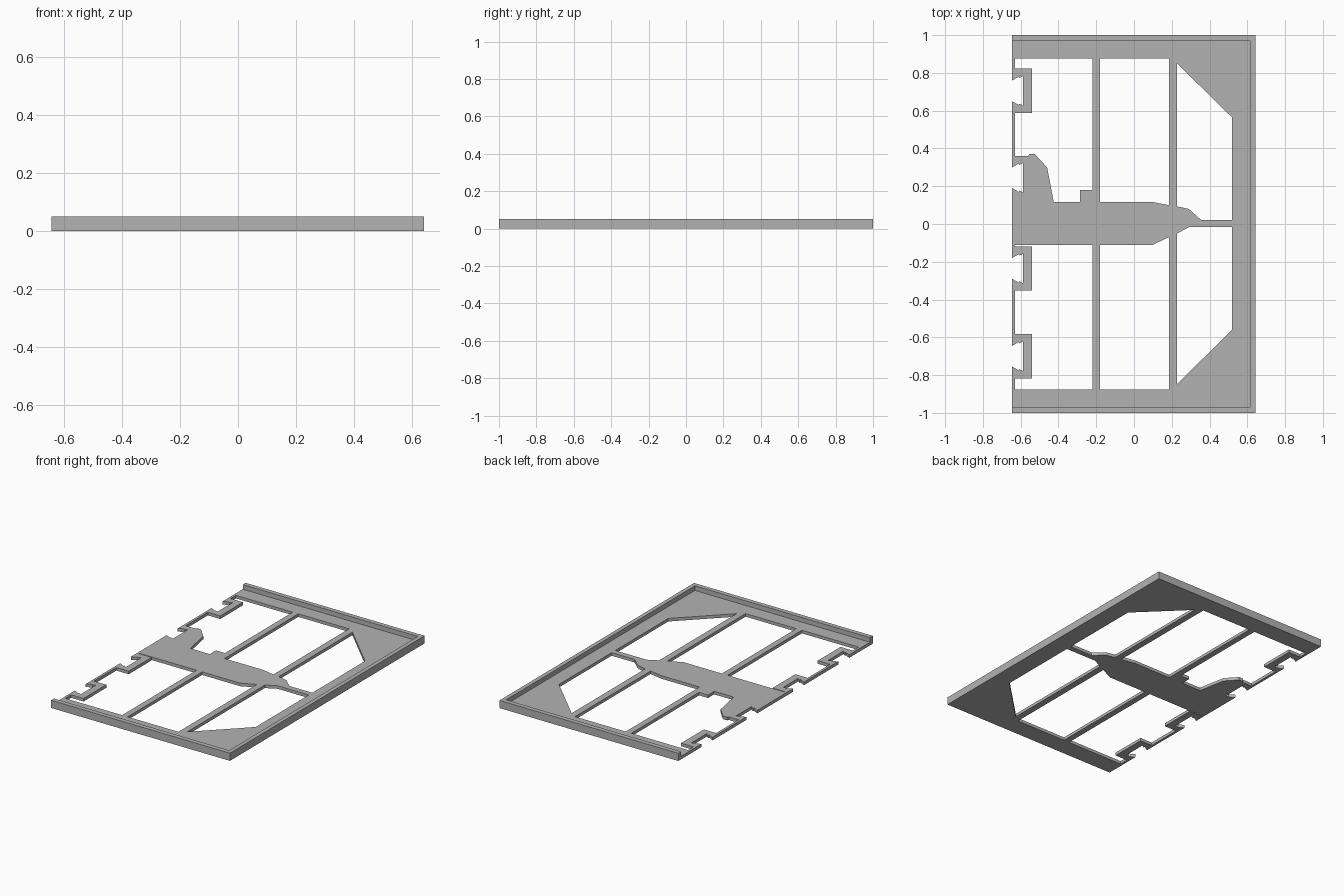
import bpy
import bmesh

cube = bpy.data.objects.get("Cube")
if cube:
    bpy.data.objects.remove(cube, do_unlink=True)

grey = bpy.data.materials.new("plain grey")
grey.use_nodes = True
grey.diffuse_color = (0.45, 0.45, 0.45, 1)
grey.node_tree.nodes["Principled BSDF"].inputs["Base Color"].default_value = grey.diffuse_color


def prism(name, loops, height):
    """Fill the first loop, leaving the others as holes, and raise it to a height."""
    bm = bmesh.new()
    edges = []
    for loop in loops:
        verts = [bm.verts.new((x, y, 0)) for x, y in loop]
        edges += [bm.edges.new((a, b)) for a, b in zip(verts, verts[1:] + verts[:1])]
    bmesh.ops.triangle_fill(bm, edges=edges, use_beauty=True)
    raised = bmesh.ops.extrude_face_region(bm, geom=bm.faces[:], use_keep_orig=True)
    top = [v for v in raised["geom"] if isinstance(v, bmesh.types.BMVert)]
    bmesh.ops.translate(bm, verts=top, vec=(0, 0, height))
    bmesh.ops.recalc_face_normals(bm, faces=bm.faces[:])
    mesh = bpy.data.meshes.new(name)
    bm.to_mesh(mesh)
    bm.free()
    mesh.materials.append(grey)
    obj = bpy.data.objects.new(name, mesh)
    bpy.context.scene.collection.objects.link(obj)
    return obj


# Main dimensions
left, right, back = -0.645, 0.642, 1.0
rim_x, rim_y = 0.615, 0.97
plate_height, rim_height = 0.02, 0.05
slot_x = -0.629          # inner side of the thin left strip
bracket_x = -0.54        # inner side of the hinge brackets
bar_a, bar_b = (-0.22, -0.18), (0.185, 0.228)
hole_y = 0.877
inner_right = 0.52


def notch(centre):
    """Dovetail notch cut into the left edge, listed from front to back."""
    half = [(left, 0.055), (-0.61, 0.075), (-0.606, 0.068), (-0.587, 0.079)]
    front = [(x, centre - d) for x, d in half]
    return front + [(x, centre + d) for x, d in reversed(half)]


def bracket(centre):
    """Square outline of a bracket along the left strip, from front to back."""
    low, high = centre - 0.117, centre + 0.117
    return [(slot_x, low), (bracket_x, low), (bracket_x, high), (slot_x, high)]


notches = [-0.70, -0.235, 0.245, 0.705]

# Plate outline with its four edge notches
outline = [(rim_x, rim_y), (rim_x, -rim_y), (left, -rim_y)]
for centre in notches:
    outline += notch(centre)
outline.append((left, rim_y))

# Openings on the back half
back_left = [(slot_x, hole_y), (bar_a[0], hole_y), (bar_a[0], 0.18), (-0.285, 0.18),
             (-0.285, 0.117), (-0.425, 0.117), (-0.46, 0.30), (-0.525, 0.37),
             (-0.555, 0.37), (-0.56, 0.36), (slot_x, 0.36)] + bracket(notches[3])
back_middle = [(bar_a[1], hole_y), (bar_b[0], hole_y), (bar_b[0], 0.10),
               (0.095, 0.117), (bar_a[1], 0.117)]
back_right = [(bar_b[1], 0.85), (inner_right, 0.563), (inner_right, 0.022),
              (0.355, 0.022), (0.29, 0.08), (bar_b[1], 0.093)]

# Openings on the front half
front_left = ([(bar_a[0], -0.112), (bar_a[0], -hole_y), (slot_x, -hole_y)]
              + bracket(notches[0]) + bracket(notches[1]) + [(slot_x, -0.112)])
front_middle = [(bar_a[1], -hole_y), (bar_b[0], -hole_y), (bar_b[0], -0.07),
                (0.095, -0.112), (bar_a[1], -0.112)]
front_right = [(bar_b[1], -0.847), (inner_right, -0.56), (inner_right, -0.015),
               (0.295, -0.015), (bar_b[1], -0.05)]

prism("floor_plate", [outline, back_left, back_middle, back_right,
                      front_left, front_middle, front_right], plate_height)

# Raised rim around three sides, open on the left
rim = [(left, back), (right, back), (right, -back), (left, -back),
       (left, -rim_y), (rim_x, -rim_y), (rim_x, rim_y), (left, rim_y)]
prism("raised_rim", [rim], rim_height)
